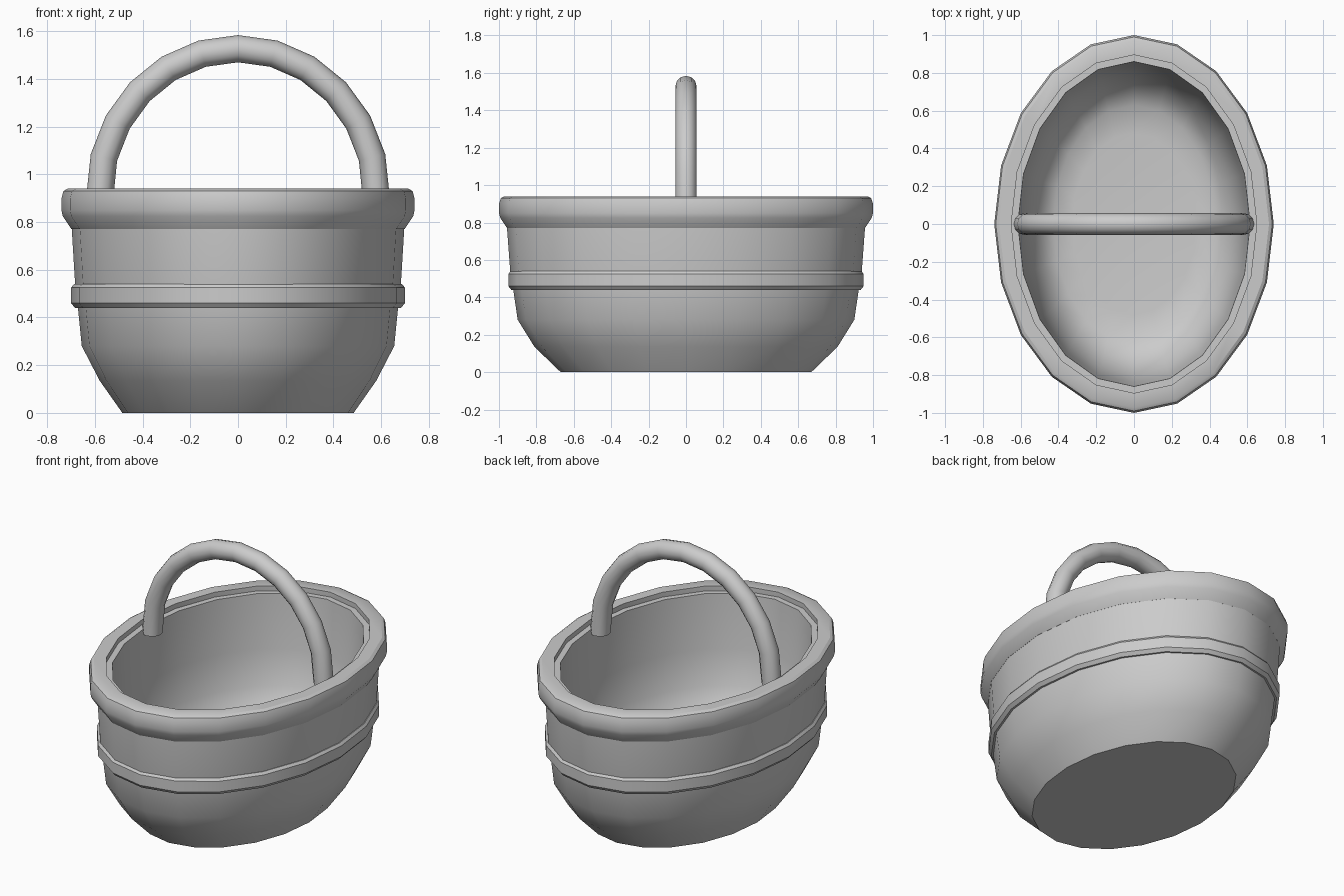
import bpy, bmesh
from math import sin, cos, pi, radians
from mathutils import Vector

if "Cube" in bpy.data.objects:
    bpy.data.objects.remove(bpy.data.objects["Cube"])

SIDES = 20


def skin(name, rings, loop=False, angle=30):
    """Join rings of points with quads; either close the loop or cap both ends."""
    bm = bmesh.new()
    rows = [[bm.verts.new(p) for p in ring] for ring in rings]
    pairs = list(zip(rows, rows[1:]))
    if loop:
        pairs.append((rows[-1], rows[0]))
    n = len(rows[0])
    for a, b in pairs:
        for i in range(n):
            j = (i + 1) % n
            bm.faces.new((a[i], a[j], b[j], b[i]))
    if not loop:
        bm.faces.new(rows[0][::-1])
        bm.faces.new(rows[-1])
    bmesh.ops.recalc_face_normals(bm, faces=bm.faces)
    mesh = bpy.data.meshes.new(name)
    bm.to_mesh(mesh)
    bm.free()
    obj = bpy.data.objects.new(name, mesh)
    bpy.context.collection.objects.link(obj)
    bpy.ops.object.select_all(action='DESELECT')
    obj.select_set(True)
    bpy.context.view_layer.objects.active = obj
    bpy.ops.object.shade_smooth_by_angle(angle=radians(angle))
    return obj


def oval(rx, ry, z):
    return [(rx * cos(2 * pi * i / SIDES), ry * sin(2 * pi * i / SIDES), z)
            for i in range(SIDES)]


# Basket bowl: outside wall, top edge, then inside down to the flat floor
bowl = [(.485, .67, 0), (.58, .81, .135), (.655, .90, .28), (.672, .925, .45),
        (.683, .94, .54), (.697, .957, .77), (.70, .962, .91),
        (.615, .86, .91), (.597, .84, .58), (.565, .80, .37),
        (.50, .72, .235), (.43, .63, .18), (.33, .48, .165)]
skin("basket_bowl", [oval(*p) for p in bowl], angle=40)

# Thick rim around the top of the wall
rim = [(.66, .91, .77), (.698, .957, .77), (.735, .993, .825), (.74, 1, .85),
       (.74, 1, .90), (.732, .99, .93), (.715, .972, .94),
       (.65, .895, .94), (.65, .895, .905)]
skin("rim", [oval(*p) for p in rim], loop=True)

# Raised band around the bowl
band = [(.66, .91, .44), (.683, .934, .44), (.70, .95, .46),
        (.70, .95, .525), (.688, .938, .54), (.675, .925, .54)]
skin("band", [oval(*p) for p in band], loop=True)

# Arched handle: round tube along a half ellipse, ends set into the rim
rings = []
for k in range(13):
    t = pi * k / 12
    centre = Vector((.582 * cos(t), 0, .912 + .615 * sin(t)))
    if k in (0, 12):
        centre.z = .88
    out = Vector((.615 * cos(t), 0, .582 * sin(t))).normalized()
    rings.append([centre + .057 * (out * cos(2 * pi * i / 12)
                  + Vector((0, 1, 0)) * sin(2 * pi * i / 12)) for i in range(12)])
skin("handle", rings, angle=40)
